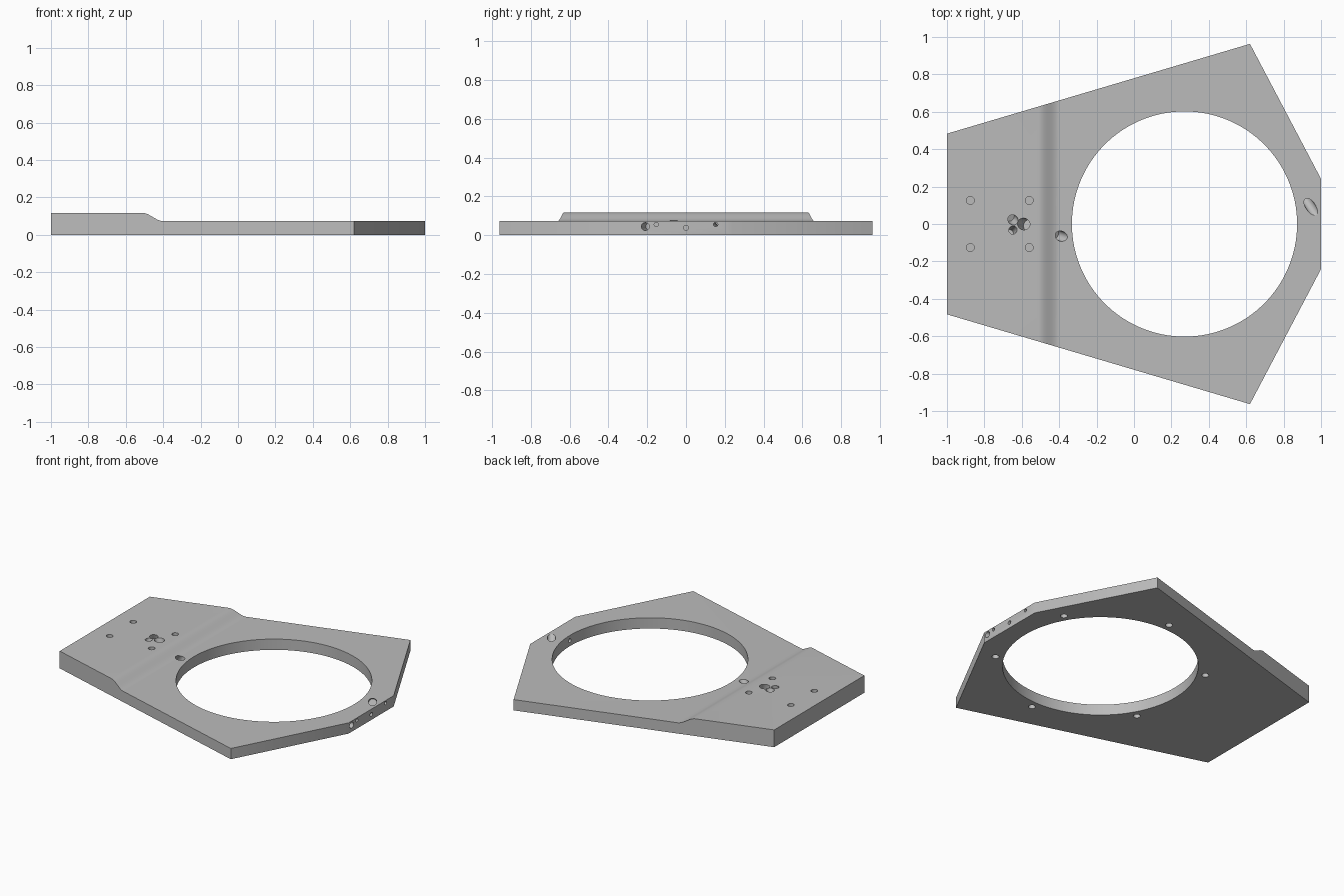
import bpy, bmesh, math
from mathutils import Vector

if "Cube" in bpy.data.objects:
    bpy.data.objects.remove(bpy.data.objects["Cube"])

grey = bpy.data.materials.new("plain grey")
grey.use_nodes = True
COLOUR = (0.5, 0.5, 0.5, 1)
grey.diffuse_color = COLOUR
grey.node_tree.nodes["Principled BSDF"].inputs["Base Color"].default_value = COLOUR


def prism(name, points, shift):
    """Closed outline of 3D points, extruded by shift."""
    bm = bmesh.new()
    face = bm.faces.new([bm.verts.new(p) for p in points])
    new = bmesh.ops.extrude_face_region(bm, geom=[face])["geom"]
    bmesh.ops.translate(bm, vec=shift, verts=[v for v in new if isinstance(v, bmesh.types.BMVert)])
    bmesh.ops.recalc_face_normals(bm, faces=bm.faces)
    mesh = bpy.data.meshes.new(name)
    bm.to_mesh(mesh)
    bm.free()
    mesh.materials.append(grey)
    obj = bpy.data.objects.new(name, mesh)
    bpy.context.collection.objects.link(obj)
    return obj


def bore(start, direction, radius, depth, back=0.05, sides=32):
    """Cut a round hole into the plate from a surface point along a direction."""
    d = Vector(direction).normalized()
    turn = d.to_track_quat("Z", "Y")
    ring = [Vector(start) - d * back + turn @ Vector((radius * math.cos(a), radius * math.sin(a), 0))
            for a in (2 * math.pi * i / sides for i in range(sides))]
    cut(prism("bore_cutter", ring, d * (depth + back)))


def cut(cutter):
    cutter.hide_render = True
    mod = plate.modifiers.new("cut", "BOOLEAN")
    mod.operation, mod.solver, mod.object = "DIFFERENCE", "EXACT", cutter
    bpy.context.view_layer.objects.active = plate
    bpy.ops.object.modifier_apply(modifier=mod.name)
    bpy.data.objects.remove(cutter)


LOW, HIGH = 0.073, 0.117

# Six-sided base plate
half = [(-1, 0.483), (0.62, 0.963), (1, 0.241)]
outline = [(x, y, 0) for x, y in half] + [(x, -y, 0) for x, y in reversed(half)]
plate = prism("base_plate", outline, Vector((0, 0, HIGH)))

# Lower deck with a soft ramp up to the raised end
ramp = []
for i in range(13):
    t = i / 12
    ramp.append((-0.51 + 0.11 * t, -1.2, HIGH - (HIGH - LOW) * t * t * (3 - 2 * t)))
cut(prism("step_cutter", ramp + [(1.2, -1.2, LOW), (1.2, -1.2, 0.3), (-0.51, -1.2, 0.3)],
          Vector((0, 2.4, 0))))

# Large round opening
bore((0.27, 0, 0), (0, 0, 1), 0.602, 0.2, sides=128)

# Screw holes in the raised end
for x in (-0.875, -0.56):
    for y in (-0.126, 0.126):
        bore((x, y, HIGH), (0, 0, -1), 0.021, 0.06)

# Ring of blind holes underneath
for i in range(6):
    a = math.radians(30 + 60 * i)
    bore((0.27 + 0.655 * math.cos(a), 0.655 * math.sin(a), 0), (0, 0, 1), 0.022, 0.045)

# Slanted cable pockets in the raised end
bore((-0.59, 0, HIGH), (0.4, -0.12, -1), 0.031, 0.075)
bore((-0.647, 0.022, HIGH), (-0.3, 0.3, -1), 0.026, 0.065)
bore((-0.647, -0.032, HIGH), (-0.3, -0.3, -1), 0.021, 0.065)

# Slanted cable channels beside the opening
bore((-0.39, -0.065, LOW), (-0.6, 0.2, -0.8), 0.027, 0.06)
bore((0.945, 0.092, LOW), (-0.48, 0.72, -0.5), 0.026, 0.09)

# Holes in the end face
bore((1, 0, 0.038), (-1, 0, 0), 0.013, 0.2)
bore((1, -0.21, 0.045), (-1, 0.3, 0), 0.02, 0.08)
for y in (-0.153, 0.153):
    bore((1, y, 0.056), (-1, 0, 0), 0.011, 0.08)

# Smooth round walls and ramp, crisp edges
bpy.ops.object.select_all(action="DESELECT")
plate.select_set(True)
bpy.context.view_layer.objects.active = plate
bpy.ops.object.shade_smooth_by_angle(angle=math.radians(30))
